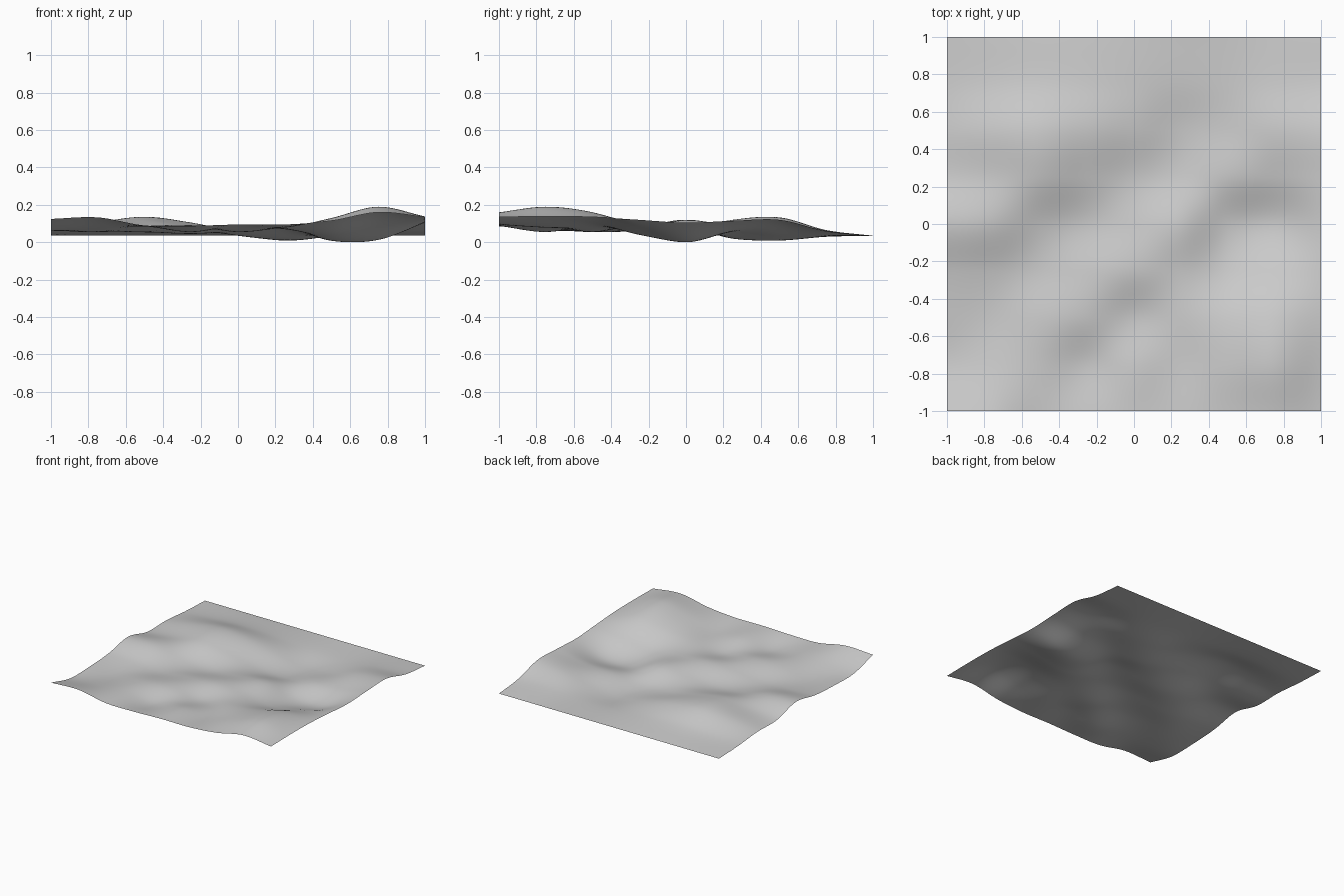
import bpy
import bmesh

# Remove the default object
cube = bpy.data.objects.get("Cube")
if cube:
    bpy.data.objects.remove(cube, do_unlink=True)

# Height profiles (hundredths) along x, ordered from front to back
SECTIONS = [
    (13, 13.8, 9.5, 9.3, 10, 10, 12, 16.5, 14),
    (7, 8.5, 9, 6, 9.5, 8.5, 13.5, 19.5, 14.3),
    (7, 6, 9, 9.5, 6, 8.5, 11.5, 16.5, 14),
    (8.5, 7, 6, 8.5, 9.8, 7.5, 4.5, 8.5, 12.5),
    (12.5, 12, 7, 5, 7, 8.5, 1.3, 1.8, 11),
    (7, 10, 12.5, 8.5, 4, 2.5, 5.5, 7, 12),
    (7, 11, 13.8, 11, 6, 1.5, 4, 9.5, 12.5),
    (5, 6, 7, 6.5, 5, 3.5, 4, 6, 6.5),
    (4,) * 9,
]
STEPS = 80  # quads per side


def smooth_sample(values, t):
    """Smooth curve through evenly spaced values, t from 0 to 1."""
    last = len(values) - 1
    s = t * last
    i = min(int(s), last - 1)
    f = s - i
    b, c = values[i], values[i + 1]
    a = values[i - 1] if i > 0 else 2 * b - c
    d = values[i + 2] if i + 2 <= last else 2 * c - b
    m0, m1 = (c - a) / 2, (d - b) / 2
    return b + f * (m0 + f * (3 * (c - b) - 2 * m0 - m1 + f * (m0 + m1 - 2 * (c - b))))


def height(x, y):
    u, v = (x + 1) / 2, (y + 1) / 2
    return smooth_sample([smooth_sample(row, u) for row in SECTIONS], v) / 100


# Rolling ground sheet: a fine grid lifted through the profiles
bm = bmesh.new()
bmesh.ops.create_grid(bm, x_segments=STEPS, y_segments=STEPS, size=1)
for vert in bm.verts:
    vert.co.z = height(vert.co.x, vert.co.y)
lowest = min(vert.co.z for vert in bm.verts)
for vert in bm.verts:
    vert.co.z -= lowest
for face in bm.faces:
    face.smooth = True
mesh = bpy.data.meshes.new("rolling_ground")
bm.to_mesh(mesh)
bm.free()
ground = bpy.data.objects.new("rolling_ground", mesh)
bpy.context.collection.objects.link(ground)

# Plain grey surface
grey = bpy.data.materials.new("pale_grey")
grey.use_nodes = True
colour = (0.6, 0.6, 0.6, 1)
grey.diffuse_color = colour
grey.node_tree.nodes["Principled BSDF"].inputs["Base Color"].default_value = colour
mesh.materials.append(grey)
